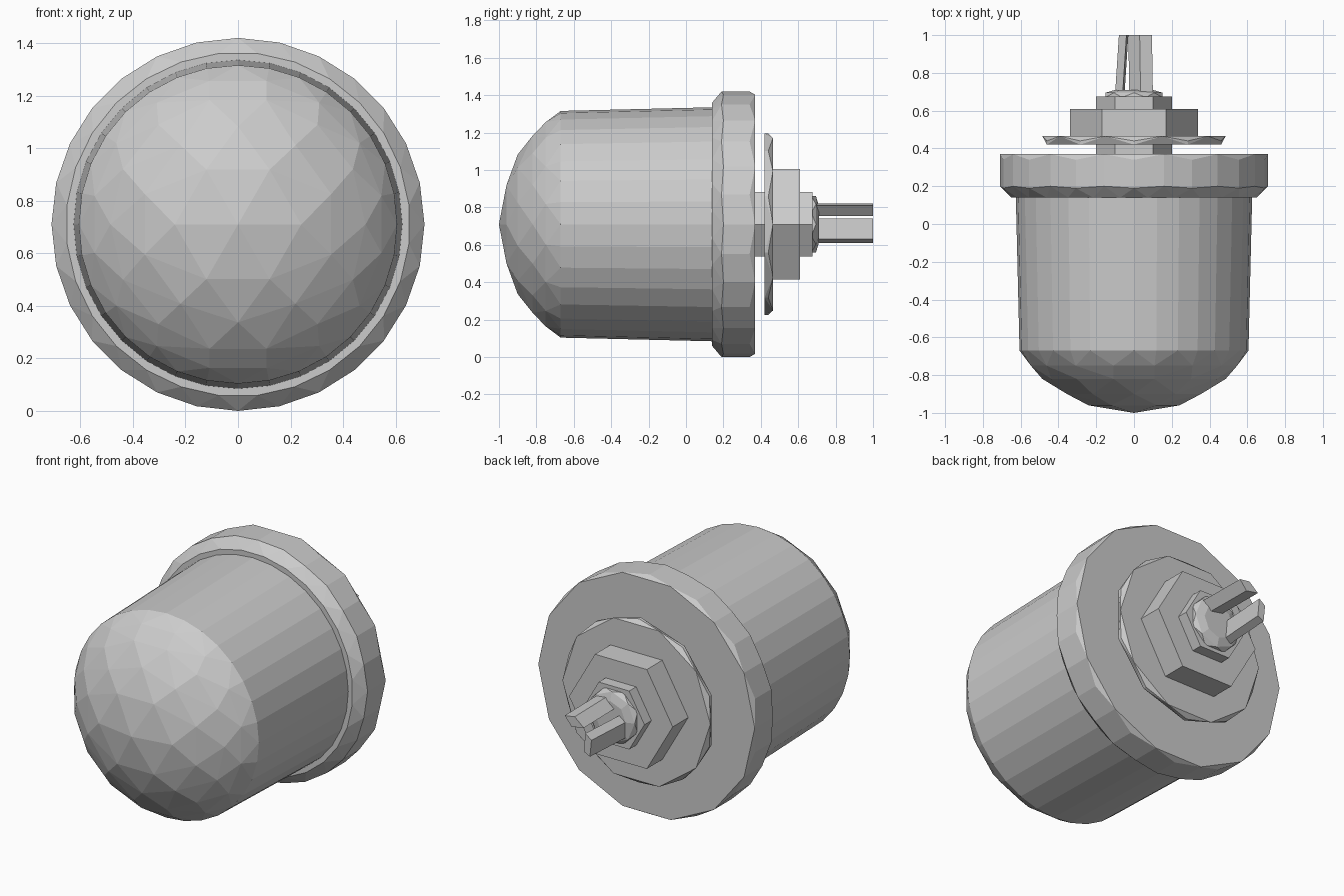
import bpy, bmesh
from math import pi, sin, cos, sqrt, radians

if "Cube" in bpy.data.objects:
    bpy.data.objects.remove(bpy.data.objects["Cube"])

CZ = 0.71  # height of the lamp axis, which runs along y


def hull(name, points):
    """Low-poly convex part wrapped around a set of points."""
    bm = bmesh.new()
    for p in points:
        bm.verts.new(p)
    res = bmesh.ops.convex_hull(bm, input=bm.verts[:])
    loose = [v for v in bm.verts if not v.link_faces]
    bmesh.ops.delete(bm, geom=loose, context='VERTS')
    bmesh.ops.dissolve_limit(bm, angle_limit=radians(0.5),
                             verts=bm.verts[:], edges=bm.edges[:])
    bmesh.ops.recalc_face_normals(bm, faces=bm.faces[:])
    mesh = bpy.data.meshes.new(name)
    bm.to_mesh(mesh)
    bm.free()
    ob = bpy.data.objects.new(name, mesh)
    bpy.context.collection.objects.link(ob)
    return ob


def ring(y, r, n, turn=0.0):
    """n points round the axis; turn is in fractions of one side."""
    return [(r * cos(2 * pi * (i + turn) / n), y,
             CZ + r * sin(2 * pi * (i + turn) / n)) for i in range(n)]


def turned(name, rings):
    return hull(name, [p for r in rings for p in ring(*r)])


def dome(y):
    """Radius of the spherical lens nose at y."""
    d = y + 1.0
    return sqrt(2 * 0.745 * d - d * d)


# domed lens: slightly tapered barrel with a faceted nose
turned("lens", [(0.16, 0.626, 32), (-0.67, 0.606, 32),
                (-0.75, dome(-0.75), 16, 0.5), (-0.82, dome(-0.82), 14),
                (-0.90, dome(-0.90), 10, 0.5), (-0.96, dome(-0.96), 6),
                (-1.0, 0.0, 1)])

# flange with bevelled front and staggered back rim
turned("flange", [(0.14, 0.655, 28, 0.5), (0.19, 0.71, 14, 0.5),
                  (0.20, 0.71, 14), (0.34, 0.71, 14, 0.5), (0.37, 0.71, 14, 0.5 - 0.5)])

# threaded stem, washer and nut
turned("stem", [(0.36, 0.2, 6), (0.675, 0.2, 6)])
turned("washer", [(0.42, 0.485, 10, 0.5), (0.44, 0.485, 10, 0.5),
                  (0.465, 0.485, 10)])
turned("nut", [(0.46, 0.34, 6), (0.61, 0.34, 6)])

# cable collar
turned("collar", [(0.67, 0.165, 8, 0.5), (0.695, 0.15, 8), (0.71, 0.10, 8)])


# pair of angular wires
def wire(name, section, lean):
    hull(name, [(x + dx, y, z) for y, dx in ((0.69, lean), (1.0, 0.0))
                for x, z in section])


wire("upper_wire", [(-0.03, 0.77), (0.03, 0.82), (0.095, 0.81), (0.05, 0.755)], 0.005)
wire("lower_wire", [(-0.08, 0.71), (-0.04, 0.74), (-0.03, 0.63), (-0.07, 0.61)], -0.02)
